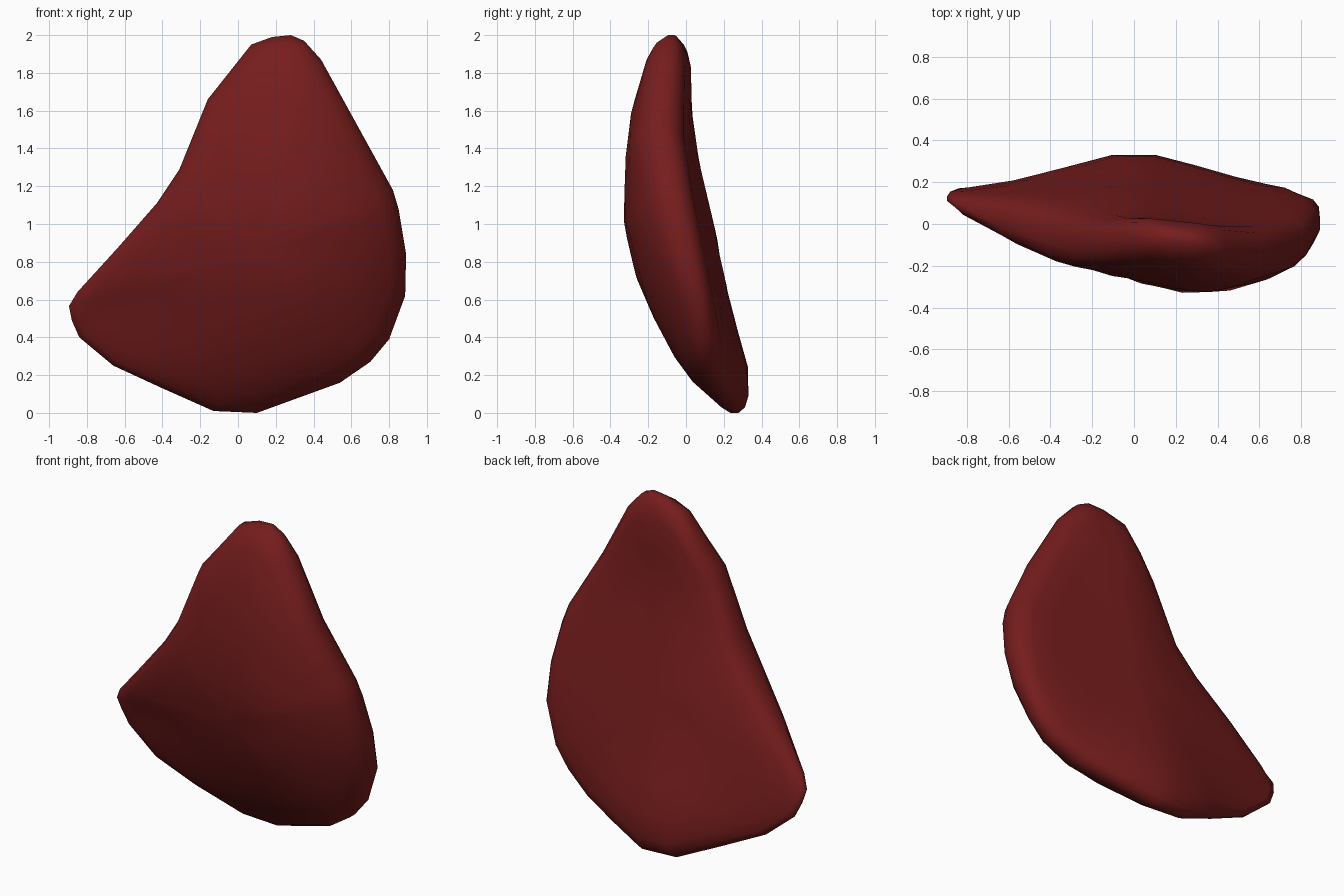
import bpy, bmesh, math

if "Cube" in bpy.data.objects:
    bpy.data.objects.remove(bpy.data.objects["Cube"])

# Outline seen from the front (x, z)
OUTLINE = [(-0.13, 0.01), (0.10, 0.0), (0.32, 0.08), (0.54, 0.16), (0.70, 0.27),
           (0.80, 0.39), (0.885, 0.62), (0.89, 0.84), (0.85, 1.08), (0.82, 1.18),
           (0.63, 1.525), (0.44, 1.87), (0.35, 1.97), (0.28, 2.0), (0.18, 1.99),
           (0.07, 1.95), (-0.045, 1.805), (-0.16, 1.66), (-0.31, 1.29), (-0.43, 1.11),
           (-0.64, 0.87), (-0.85, 0.64), (-0.895, 0.565), (-0.88, 0.49),
           (-0.84, 0.40), (-0.66, 0.25), (-0.40, 0.13)]
# Front and back depth by height (z, y)
FRONT = [(0, 0.19), (0.05, 0.15), (0.18, 0.02), (0.32, -0.08), (0.5, -0.17), (0.7, -0.26),
         (1.02, -0.335), (1.41, -0.318), (1.6, -0.29), (1.76, -0.24), (1.94, -0.19), (2, -0.13)]
BACK = [(0, 0.33), (0.06, 0.345), (0.28, 0.33), (0.5, 0.25), (0.9, 0.17), (1.1, 0.125),
        (1.3, 0.075), (1.56, 0.027), (1.9, 0.03), (2, 0.0)]
CENTRE = (0.10, 0.85)
# Ring scale and how much of the full thickness it has (rounded rim)
RINGS = [(1.0, 0.35), (0.965, 0.82), (0.89, 1.0), (0.72, 1.0), (0.5, 1.0), (0.25, 1.0)]


def lerp(table, z):
    for (a, ya), (b, yb) in zip(table, table[1:]):
        if z <= b:
            return ya + (yb - ya) * max(0, z - a) / (b - a)
    return table[-1][1]


def soft_abs(v):
    return math.sqrt(v * v + 0.01) - 0.1


def depth(x, z, fullness, side):
    # ridged front, gently swept back
    d = x - 0.3
    low = max(0, min(1, (0.5 - z) / 0.25))
    high = max(0, min(1, (z - 0.9) / 0.4))
    if d > 0:
        bend = (0.6 - 0.12 * low) * d * d
    else:
        bend = 0.265 * soft_abs(d) * (1 - 2.4 * max(0, 0.6 - z) ** 2)
    front = lerp(FRONT, z) + bend
    sweep = 0.12 + 0.15 * low if x > 0 else 0.12 + 0.14 * low + 0.12 * high
    back = lerp(BACK, z) - sweep * soft_abs(x)
    back = max(back, front + 0.06)
    return (front + back) / 2 + side * fullness * (back - front) / 2


bm = bmesh.new()
n = len(OUTLINE)
loops = {}
for side in (-1, 1):
    loops[side] = []
    for s, full in RINGS:
        ring = []
        for ox, oz in OUTLINE:
            x = CENTRE[0] + (ox - CENTRE[0]) * s
            z = CENTRE[1] + (oz - CENTRE[1]) * s
            ring.append(bm.verts.new((x, depth(x, z, full, side), z)))
        loops[side].append(ring)
    tip = bm.verts.new((CENTRE[0], depth(*CENTRE, 1, side), CENTRE[1]))
    for a, b in zip(loops[side], loops[side][1:]):
        for i in range(n):
            j = (i + 1) % n
            bm.faces.new((a[i], a[j], b[j], b[i]))
    for i in range(n):
        bm.faces.new((loops[side][-1][i], loops[side][-1][(i + 1) % n], tip))
# Rim between the two sides
for i in range(n):
    j = (i + 1) % n
    bm.faces.new((loops[-1][0][i], loops[-1][0][j], loops[1][0][j], loops[1][0][i]))
bmesh.ops.recalc_face_normals(bm, faces=bm.faces[:])
for f in bm.faces:
    f.smooth = True

mesh = bpy.data.meshes.new("curved_slab")
bm.to_mesh(mesh)
bm.free()
slab = bpy.data.objects.new("curved_slab", mesh)
bpy.context.collection.objects.link(slab)
red = bpy.data.materials.new("dark red")
red.diffuse_color = (0.18, 0.012, 0.012, 1)
red.use_nodes = True
red.node_tree.nodes["Principled BSDF"].inputs["Base Color"].default_value = red.diffuse_color
mesh.materials.append(red)
